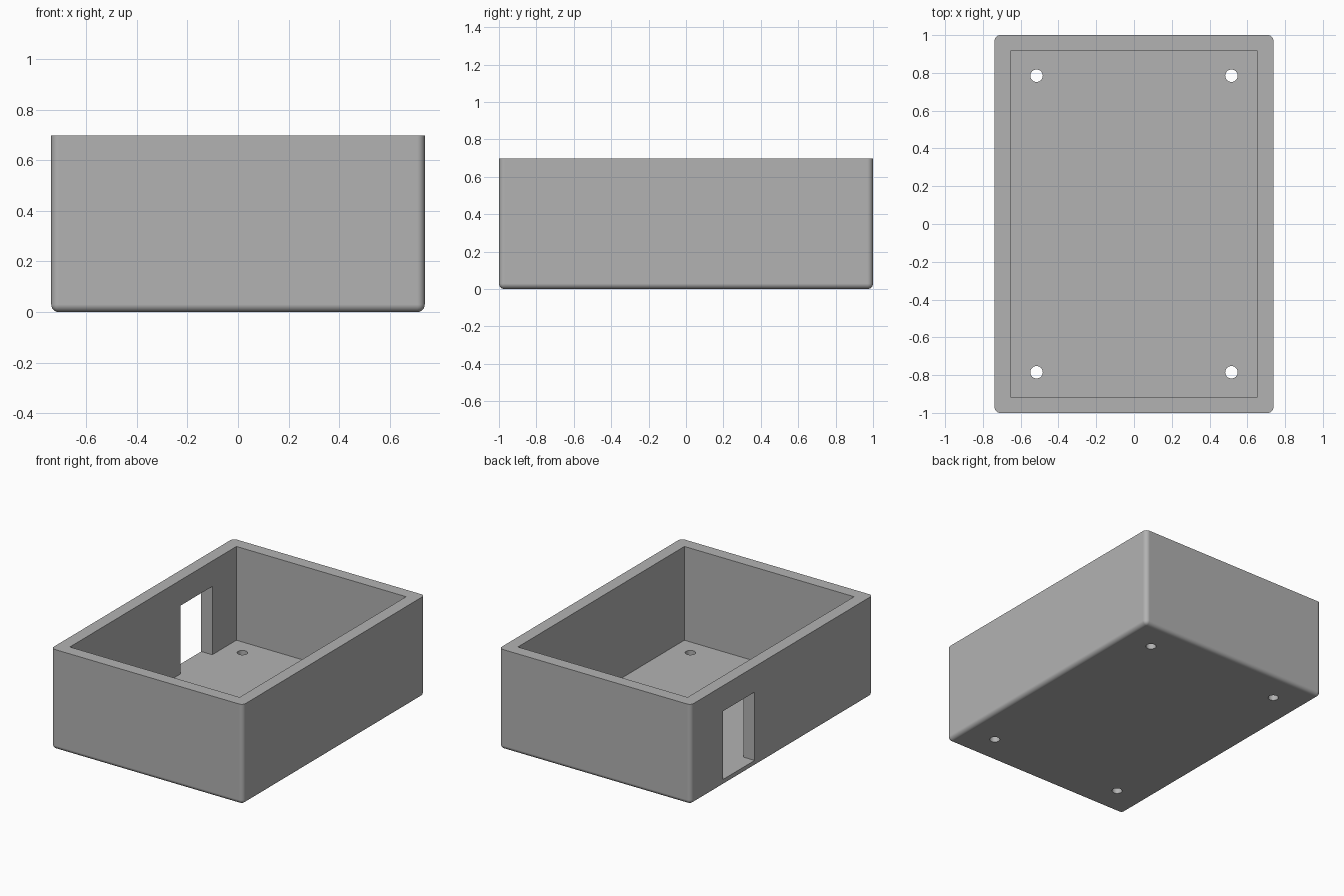
import bpy
import bmesh

default_cube = bpy.data.objects.get("Cube")
if default_cube:
    bpy.data.objects.remove(default_cube, do_unlink=True)

# Overall sizes
HALF_X, HALF_Y, HEIGHT = 0.738, 1.0, 0.697
WALL, FLOOR, FILLET = 0.085, 0.045, 0.03
HOLE_X, HOLE_Y, HOLE_RADIUS = 0.516, 0.785, 0.033

grey = bpy.data.materials.new("plain grey")
grey.use_nodes = True
colour = (0.448, 0.448, 0.448, 1)
grey.diffuse_color = colour
grey.node_tree.nodes["Principled BSDF"].inputs["Base Color"].default_value = colour


def make_box(name, low, high):
    """Axis-aligned box between two opposite corners."""
    mesh = bpy.data.meshes.new(name)
    bm = bmesh.new()
    bmesh.ops.create_cube(bm, size=1)
    for v in bm.verts:
        v.co = [a if c < 0 else b for c, a, b in zip(v.co, low, high)]
    bm.to_mesh(mesh)
    bm.free()
    mesh.materials.append(grey)
    obj = bpy.data.objects.new(name, mesh)
    bpy.context.collection.objects.link(obj)
    return obj


def cut(target, cutter):
    """Subtract the cutter from the target, then discard it."""
    cutter.hide_render = True
    mod = target.modifiers.new("cut", 'BOOLEAN')
    mod.operation = 'DIFFERENCE'
    mod.solver = 'EXACT'
    mod.object = cutter
    bpy.context.view_layer.objects.active = target
    bpy.ops.object.modifier_apply(modifier=mod.name)
    bpy.data.objects.remove(cutter, do_unlink=True)


# Outer block: upright and bottom edges rounded, rim left sharp
case = make_box("open_case", (-HALF_X, -HALF_Y, 0), (HALF_X, HALF_Y, HEIGHT))
bm = bmesh.new()
bm.from_mesh(case.data)
edges = [e for e in bm.edges if min(v.co.z for v in e.verts) < HEIGHT / 2]
bmesh.ops.bevel(bm, geom=edges, offset=FILLET, segments=6, profile=0.5, affect='EDGES')
bm.to_mesh(case.data)
bm.free()

# Inner cavity
inner_x, inner_y = HALF_X - WALL, HALF_Y - WALL
cut(case, make_box("cavity_cutter", (-inner_x, -inner_y, FLOOR),
                   (inner_x, inner_y, HEIGHT + 0.2)))

# Side opening, level with the inner floor
cut(case, make_box("opening_cutter", (-HALF_X - 0.1, 0.30, FLOOR),
                   (-inner_x + 0.1, 0.65, 0.52)))

# Four screw holes through the floor
for sx in (-1, 1):
    for sy in (-1, 1):
        bpy.ops.mesh.primitive_cylinder_add(
            vertices=32, radius=HOLE_RADIUS, depth=0.3,
            location=(sx * HOLE_X, sy * HOLE_Y, 0))
        hole = bpy.context.object
        hole.name = "hole_cutter"
        hole.data.materials.append(grey)
        bpy.context.view_layer.update()
        cut(case, hole)

# Smooth fillets with flat walls
bpy.ops.object.select_all(action='DESELECT')
case.select_set(True)
bpy.context.view_layer.objects.active = case
bpy.ops.object.shade_smooth_by_angle(angle=0.6)
weighted = case.modifiers.new("flat walls", 'WEIGHTED_NORMAL')
weighted.keep_sharp = True
